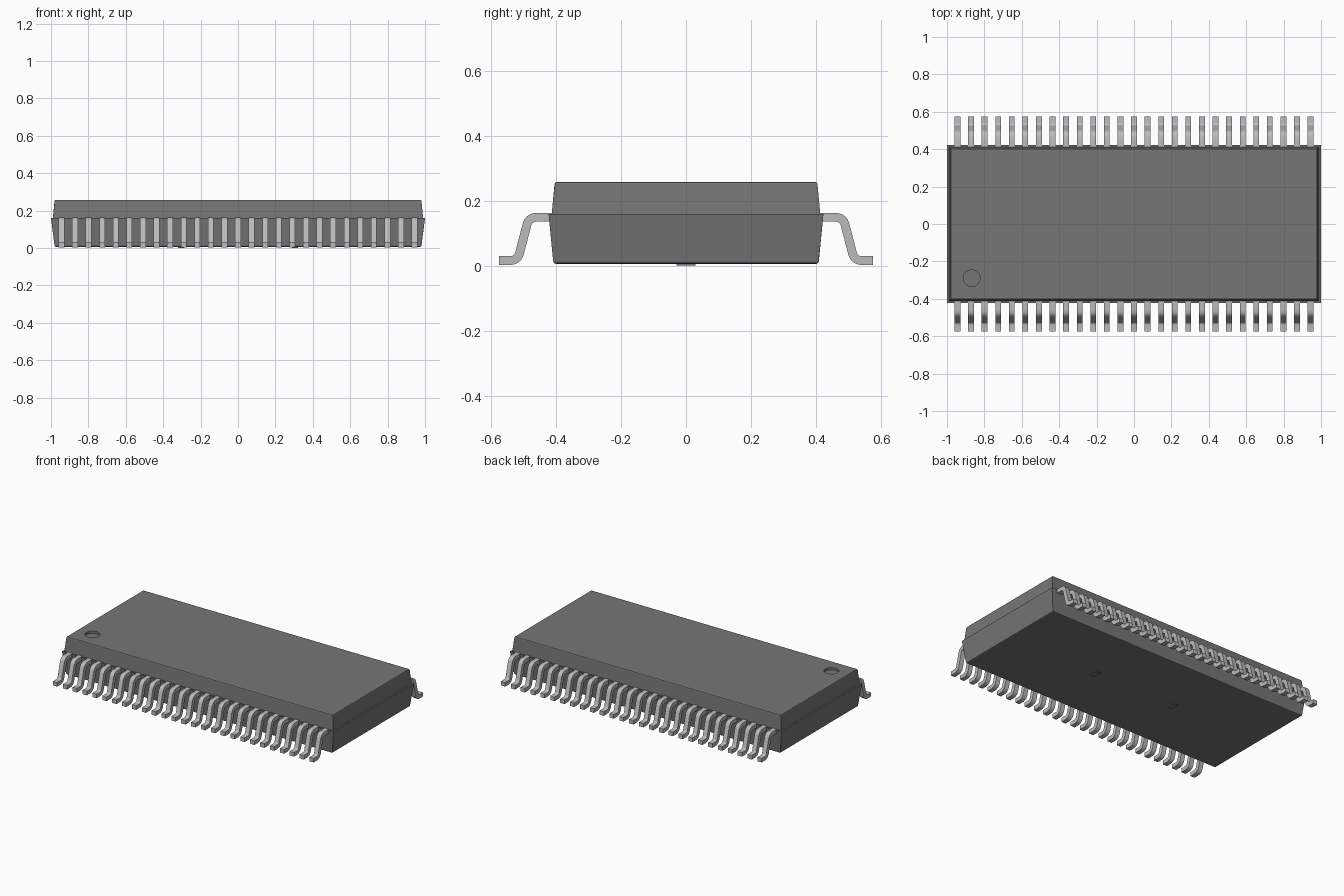
import bpy, bmesh, math
from mathutils import Vector

cube = bpy.data.objects.get("Cube")
if cube:
    bpy.data.objects.remove(cube, do_unlink=True)


def material(name, v):
    m = bpy.data.materials.new(name)
    m.use_nodes = True
    m.diffuse_color = (v, v, v, 1)
    b = next(n for n in m.node_tree.nodes if n.type == 'BSDF_PRINCIPLED')
    b.inputs["Base Color"].default_value = (v, v, v, 1)
    b.inputs["Roughness"].default_value = 0.6
    return m


PLASTIC = material("dark grey plastic", 0.18)
METAL = material("tinned metal", 0.5)


def finish(name, bm, mat):
    bmesh.ops.recalc_face_normals(bm, faces=bm.faces)
    me = bpy.data.meshes.new(name)
    bm.to_mesh(me)
    bm.free()
    me.materials.append(mat)
    ob = bpy.data.objects.new(name, me)
    bpy.context.collection.objects.link(ob)
    return ob


def activate(ob):
    bpy.ops.object.select_all(action='DESELECT')
    ob.select_set(True)
    bpy.context.view_layer.objects.active = ob


def frustum(name, lo, hi, bevel_z, mat):
    """Tapered block; lo and hi are (half x, half y, z). Edges at bevel_z are rounded."""
    bm = bmesh.new()
    bmesh.ops.create_cube(bm, size=2)
    for v in bm.verts:
        hx, hy, z = hi if v.co.z > 0 else lo
        v.co = (v.co.x * hx, v.co.y * hy, z)
    edges = [e for e in bm.edges if all(abs(v.co.z - bevel_z) < 1e-5 for v in e.verts)]
    if edges:
        bmesh.ops.bevel(bm, geom=edges, offset=0.007, segments=2, profile=0.5, affect='EDGES')
    return finish(name, bm, mat)


# Moulded body: two halves meeting at a small ledge
frustum("body_lower", (0.98, 0.408, 0.006), (1.0, 0.423, 0.16), 0.006, PLASTIC)
upper = frustum("body_upper", (0.99, 0.413, 0.16), (0.98, 0.404, 0.258), 0.258, PLASTIC)

# Round pin-one dimple in the top
bm = bmesh.new()
bmesh.ops.create_cone(bm, cap_ends=True, segments=32, radius1=0.045, radius2=0.045, depth=0.04)
bmesh.ops.translate(bm, verts=bm.verts, vec=(-0.868, -0.29, 0.263))
cutter = finish("dimple_cutter", bm, PLASTIC)
cutter.hide_render = True
mod = upper.modifiers.new("dimple", 'BOOLEAN')
mod.operation = 'DIFFERENCE'
mod.solver = 'EXACT'
mod.object = cutter
activate(upper)
bpy.ops.object.modifier_apply(modifier=mod.name)
bpy.data.objects.remove(cutter, do_unlink=True)


def rounded_path(pts, r, steps=5):
    """Polyline whose inner corners become arcs; returns (point, direction) pairs."""
    out = [(pts[0], (pts[1] - pts[0]).normalized())]
    for a, b, c in zip(pts, pts[1:], pts[2:]):
        d1, d2 = (b - a).normalized(), (c - b).normalized()
        turn = d2.angle_signed(d1)
        t = r * math.tan(abs(turn) / 2)
        s = math.copysign(1, turn)
        start = b - d1 * t
        centre = start + Vector((-d1.y, d1.x)) * r * s
        for i in range(steps + 1):
            ang = turn * i / steps
            ca, sa = math.cos(ang), math.sin(ang)
            d = Vector((d1.x * ca - d1.y * sa, d1.x * sa + d1.y * ca))
            out.append((centre - Vector((-d.y, d.x)) * r * s, d))
    out.append((pts[-1], (pts[-1] - pts[-2]).normalized()))
    return out


# Gull-wing leads: one strip, repeated along x and mirrored to the other side
COUNT, SPAN, WIDTH, THICK = 27, 1.888, 0.031, 0.027
path = rounded_path([Vector(p) for p in
                     ((0.40, 0.149), (0.4835, 0.149), (0.518, 0.016), (0.575, 0.016))], 0.028)
bm = bmesh.new()
prev = None
for p, d in path:
    n = Vector((-d.y, d.x)) * THICK / 2
    ring = [bm.verts.new((-SPAN / 2 + sx * WIDTH / 2, -(p.x + s * n.x), p.y + s * n.y))
            for sx, s in ((-1, -1), (1, -1), (1, 1), (-1, 1))]
    if prev:
        for i in range(4):
            j = (i + 1) % 4
            bm.faces.new((prev[i], prev[j], ring[j], ring[i]))
    else:
        bm.faces.new(ring[::-1])
    prev = ring
bm.faces.new(prev)
leads = finish("leads", bm, METAL)
activate(leads)
bpy.ops.object.shade_smooth_by_angle(angle=math.radians(35))
arr = leads.modifiers.new("row", 'ARRAY')
arr.count = COUNT
arr.use_relative_offset = False
arr.use_constant_offset = True
arr.constant_offset_displace = (SPAN / (COUNT - 1), 0, 0)
mir = leads.modifiers.new("both_sides", 'MIRROR')
mir.use_axis = (False, True, False)

# Square metal frame of the thermal pad underneath
bm = bmesh.new()
bmesh.ops.create_grid(bm, x_segments=1, y_segments=1, size=0.292)
centre = bm.faces[:]
bmesh.ops.inset_region(bm, faces=centre, thickness=0.085)
bmesh.ops.delete(bm, geom=centre, context='FACES')
ring = bm.faces[:]
ext = bmesh.ops.extrude_face_region(bm, geom=ring, use_keep_orig=True)
bmesh.ops.translate(bm, verts=[g for g in ext["geom"] if isinstance(g, bmesh.types.BMVert)],
                    vec=(0, 0, 0.008))
finish("thermal_pad_frame", bm, METAL)

# Small tabs at the middle of the frame's two end edges
for side, x in (("left", 0.305), ("right", -0.305)):
    tab = frustum("pad_tab_" + side, (0.015, 0.03, 0.001), (0.015, 0.03, 0.008), -1, PLASTIC)
    tab.location.x = x
